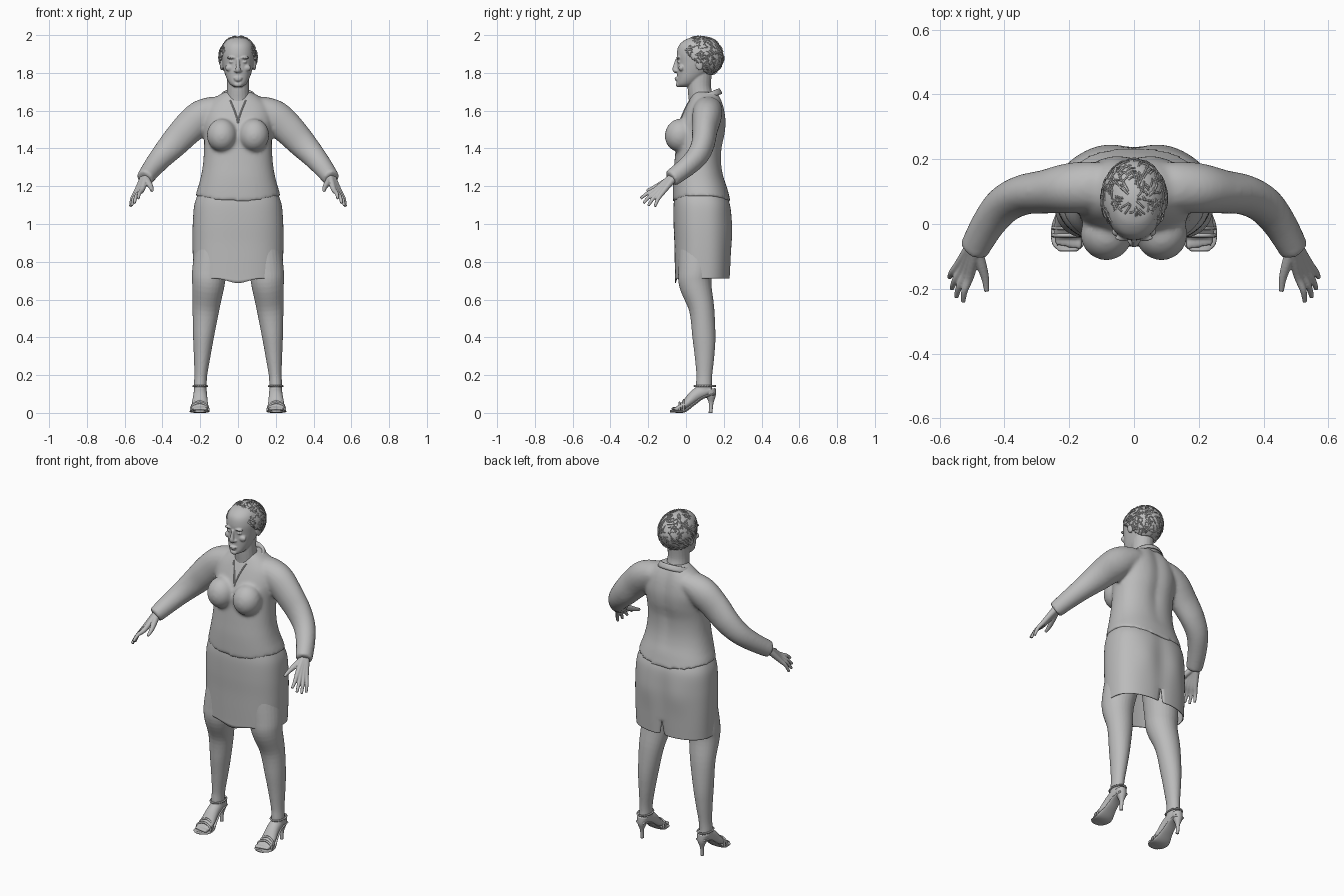
import bpy, bmesh, math, random
from mathutils import Vector, Matrix
from mathutils.bvhtree import BVHTree

random.seed(4)
if "Cube" in bpy.data.objects:
    bpy.data.objects.remove(bpy.data.objects["Cube"])

grey = bpy.data.materials.new("plain_grey")
grey.use_nodes = True
grey.diffuse_color = (0.5, 0.5, 0.5, 1)
grey.node_tree.nodes["Principled BSDF"].inputs["Base Color"].default_value = grey.diffuse_color
SIDES = (-1, 1)


def spline(rows, n=5):
    """Smoothly interpolate tuples of numbers."""
    out = []
    for i in range(len(rows) - 1):
        p0, p1, p2, p3 = (rows[min(max(i + k, 0), len(rows) - 1)] for k in (-1, 0, 1, 2))
        for j in range(n):
            t = j / n
            out.append([b + 0.5 * t * (c - a + t * (2 * a - 5 * b + 4 * c - d + t * (3 * (b - c) + d - a)))
                        for a, b, c, d in zip(p0, p1, p2, p3)])
    return out + [list(rows[-1])]


def skin(bm, rings, caps=True):
    """Bridge equal rings of points with quads."""
    vs = [[bm.verts.new(p) for p in r] for r in rings]
    n = len(vs[0])
    for a, b in zip(vs, vs[1:]):
        for i in range(n):
            bm.faces.new((a[i], a[(i + 1) % n], b[(i + 1) % n], b[i]))
    if caps:
        bm.faces.new(vs[0])
        bm.faces.new(vs[-1])
    return vs


def loft(bm, rows, power=2.3, hook=None, caps=True, seg=48):
    """Stack level sections given as (z, half width, front y, back y)."""
    rings = []
    for z, rx, yf, yb in spline(rows):
        ring = []
        for i in range(seg):
            a = math.tau * i / seg
            c, s = math.sin(a), math.cos(a)
            x = rx * math.copysign(abs(c) ** (2 / power), c) if abs(c) > 1e-6 else 0
            y = (yf + yb) / 2 + (yb - yf) / 2 * math.copysign(abs(s) ** (2 / power), s)
            p = Vector((x, y, z))
            ring.append(hook(p, rx, s) if hook else p)
        rings.append(ring)
    return skin(bm, rings, caps)


def tube(bm, rows, ref=(1, 0, 0), side=1, seg=20):
    """Sweep ellipses along a path of (x, y, z, radius, cross radius)."""
    pts, rings = spline(rows), []
    for i, p in enumerate(pts):
        t = (Vector(pts[min(i + 1, len(pts) - 1)][:3]) - Vector(pts[max(i - 1, 0)][:3])).normalized()
        u = Vector(ref)
        u = (u - t * u.dot(t)).normalized()
        v = t.cross(u)
        ring = []
        for k in range(seg):
            a = math.tau * k / seg
            q = Vector(p[:3]) + u * p[3] * math.cos(a) + v * p[4] * math.sin(a)
            ring.append((q.x * side, q.y, q.z))
        rings.append(ring)
    skin(bm, rings)


def blob(bm, centre, radii, tilt=0):
    m = Matrix.Translation(centre) @ Matrix.Rotation(tilt, 4, 'X') @ Matrix.Diagonal((*radii, 1))
    bmesh.ops.create_uvsphere(bm, u_segments=24, v_segments=16, radius=1, matrix=m)


def finish(bm, name, voxel=0, relax=0, thick=0, subsurf=0):
    bmesh.ops.recalc_face_normals(bm, faces=bm.faces)
    me = bpy.data.meshes.new(name)
    bm.to_mesh(me)
    bm.free()
    for f in me.polygons:
        f.use_smooth = True
    me.materials.append(grey)
    ob = bpy.data.objects.new(name, me)
    bpy.context.collection.objects.link(ob)
    if voxel:
        m = ob.modifiers.new("blend", 'REMESH')
        m.mode, m.voxel_size, m.use_smooth_shade = 'VOXEL', voxel, True
        m = ob.modifiers.new("relax", 'SMOOTH')
        m.factor, m.iterations = 0.5, relax
    if subsurf:
        ob.modifiers.new("smooth", 'SUBSURF').levels = subsurf
    if thick:
        ob.modifiers.new("thickness", 'SOLIDIFY').thickness = thick
    return ob


def wires(name, paths, radius, closed=False):
    cu = bpy.data.curves.new(name, 'CURVE')
    cu.dimensions, cu.bevel_depth, cu.bevel_resolution = '3D', radius, 1
    for path in paths:
        sp = cu.splines.new('POLY')
        sp.points.add(len(path) - 1)
        for pt, p in zip(sp.points, path):
            pt.co = (*p, 1)
        sp.use_cyclic_u, sp.use_smooth = closed, True
    cu.materials.append(grey)
    bpy.context.collection.objects.link(bpy.data.objects.new(name, cu))


# Jacket: trunk, bust and sleeves blended together
def hem(p, rx, s):
    w = max(0, (1.2 - p.z) / 0.07)
    p.z += w * (0.035 * (p.x / rx) ** 2 - 0.015)
    if s > 0:
        p.y -= 0.012 * math.exp(-(p.x / 0.035) ** 2) * min(1, max(0, (p.z - 1.2) * 5))
    return p


bm = bmesh.new()
loft(bm, [(1.13, .225, -.07, .237), (1.18, .215, -.07, .222), (1.25, .197, -.068, .2),
          (1.32, .185, -.062, .19), (1.4, .18, -.055, .193), (1.48, .18, -.05, .21),
          (1.55, .185, -.03, .214), (1.62, .17, .0, .203), (1.67, .12, .025, .186),
          (1.7, .07, .04, .17)], hook=hem)
for s in SIDES:
    blob(bm, (s * .085, -.032, 1.47), (.08, .08, .088), -.2)
    tube(bm, [(.09, .115, 1.615, .075, .06), (.14, .115, 1.6, .078, .075), (.2, .11, 1.565, .078, .088),
              (.27, .1, 1.5, .068, .085), (.34, .09, 1.425, .062, .076), (.4, .06, 1.36, .058, .064),
              (.45, 0, 1.3, .052, .054), (.495, -.08, 1.24, .047, .045)], (0, 1, 0), s)
jacket = finish(bm, "jacket", 0.01, 5)

# Collar: folded band open at the front
bm = bmesh.new()
rows = []
for radius, top, drop in ((.103, 1.69, .06), (.094, 1.712, .062), (.08, 1.728, .065), (.07, 1.68, .05)):
    row = []
    for i in range(33):
        a = math.radians(-148 + 296 * i / 32)
        z = top - drop * (1 - math.cos(a)) / 2
        row.append(bm.verts.new((radius * math.sin(a), .095 + .95 * radius * math.cos(a), z)))
    rows.append(row)
for a, b in zip(rows, rows[1:]):
    for i in range(32):
        bm.faces.new((a[i], a[i + 1], b[i + 1], b[i]))
finish(bm, "collar", thick=0.005, subsurf=1)

# Neckline edges laid on the jacket front
tree = BVHTree.FromObject(jacket, bpy.context.evaluated_depsgraph_get())
edges = []
for s in SIDES:
    path = []
    for i in range(17):
        t = i / 16
        x, z = s * .042 * (1 - t) ** 1.4, 1.655 - .125 * t
        hit = tree.ray_cast(Vector((x, -1, z)), Vector((0, 1, 0)))[0]
        path.append((x, hit.y if hit else .03, z))
    edges.append(path)
wires("neckline_edge", edges, 0.004)


# Skirt: open tube with a dipped front hem and a back slit
def drape(p, rx, s):
    if p.z < .72 and s < 0:
        p.z -= .03 * max(0, 1 - abs(p.x) / .1)
    if s > 0:
        bump = math.exp(-((abs(p.x) - .1) / .07) ** 2 - ((p.z - .97) / .1) ** 2)
        p.y += .01 * bump - .008 * math.exp(-(p.x / .03) ** 2)
    return p


bm = bmesh.new()
rings = loft(bm, [(1.165, .21, -.058, .21), (1.1, .232, -.066, .235), (1, .24, -.066, .24),
                  (.9, .241, -.062, .24), (.8, .239, -.06, .238), (.712, .236, -.058, .234)],
             2.5, drape, False)
seam = [r[0] for r in rings if r[0].co.z < .81]
slit = [e for e in bm.edges if e.verts[0] in seam and e.verts[1] in seam]
bmesh.ops.split_edges(bm, edges=slit)
for v in bm.verts:
    if abs(v.co.x) < 1e-4 and v.co.y > .1 and v.co.z < .79:
        lean = sum(f.calc_center_median().x for f in v.link_faces)
        v.co.x += math.copysign(.16 * (.8 - v.co.z), lean)
finish(bm, "skirt", thick=0.005, subsurf=1)

# Head and neck
bm = bmesh.new()
loft(bm, [(1.726, .022, -.04, .02), (1.74, .042, -.048, .05), (1.77, .06, -.047, .09),
          (1.81, .074, -.047, .14), (1.85, .083, -.046, .165), (1.9, .088, -.049, .18),
          (1.945, .08, -.038, .173), (1.975, .058, -.005, .145), (1.988, .025, .03, .11)], 2.15)
tube(bm, [(0, .085, 1.6, .075, .07), (0, .08, 1.66, .064, .066), (0, .07, 1.73, .058, .062),
          (0, .075, 1.82, .06, .065)])
tube(bm, [(0, -.047, 1.872, .008, .009), (0, -.054, 1.845, .009, .011), (0, -.06, 1.816, .014, .012),
          (0, -.05, 1.805, .012, .008)])
blob(bm, (0, -.049, 1.772), (.024, .011, .006))
blob(bm, (0, -.047, 1.762), (.02, .011, .006))
blob(bm, (0, -.04, 1.738), (.022, .014, .014))
for s in SIDES:
    blob(bm, (s * .034, -.042, 1.88), (.026, .011, .007))
    blob(bm, (s * .033, -.036, 1.858), (.015, .01, .007))
    blob(bm, (s * .045, -.024, 1.826), (.024, .016, .018))
    blob(bm, (s * .013, -.05, 1.811), (.009, .01, .007))
    blob(bm, (s * .087, .07, 1.845), (.01, .02, .032), .2)
finish(bm, "head", 0.004, 3)

# Hair: cap trimmed along the hairline, covered in short locks
CROWN, SIZE = Vector((0, .077, 1.885)), Vector((.1, .122, .109))


def below_hairline(p):
    return p.z < max(1.79, 1.93 - (p.y + .03))


def on_cap(azimuth, polar, swell):
    d = Vector((math.sin(polar) * math.sin(azimuth), math.sin(polar) * math.cos(azimuth), math.cos(polar)))
    return CROWN + d * SIZE * swell


bm = bmesh.new()
bmesh.ops.create_uvsphere(bm, u_segments=64, v_segments=48, radius=1,
                          matrix=Matrix.Translation(CROWN) @ Matrix.Diagonal((*SIZE, 1)))
bmesh.ops.delete(bm, geom=[v for v in bm.verts if below_hairline(v.co)], context='VERTS')
finish(bm, "hair_cap", thick=0.008)
locks = []
for i in range(420):
    a, p = random.uniform(0, math.tau), math.acos(random.uniform(-.7, 1))
    da, dp = random.choice(((.05, .3), (.35, .05), (-.2, .25)))
    path = [on_cap(a + da * t / 5, p + dp * t / 5, 1 + .028 * math.sin(math.pi * t / 5)) for t in range(6)]
    if not any(below_hairline(q) for q in path):
        locks.append(path)
wires("hair_locks", locks, 0.0028)

# Hands: palm, four fingers and thumb
for s, label in zip(SIDES, ("right", "left")):
    bm = bmesh.new()
    for i in range(4):
        t = i / 3
        knuckle = Vector((.508, -.165, 1.18)).lerp(Vector((.542, -.125, 1.165)), t)
        tip = Vector((.528, -.24, 1.135)).lerp(Vector((.57, -.165, 1.092)), t)
        tip += Vector((.008, -.012, -.012)) * math.sin(math.pi * t)
        mid = knuckle.lerp(tip, .5) + Vector((.005, -.003, .004))
        wrist = Vector((.484, -.065, 1.255)).lerp(Vector((.496, -.06, 1.25)), t)
        tube(bm, [(*wrist, .021, .021), (*wrist.lerp(knuckle, .5), .017, .017), (*knuckle, .0135, .0135),
                  (*mid, .0105, .0105), (*tip, .0075, .0075)], (0, 0, 1), s, 12)
    tube(bm, [(.486, -.08, 1.238, .019, .019), (.47, -.13, 1.212, .016, .016),
              (.459, -.17, 1.192, .012, .012), (.455, -.208, 1.175, .008, .008)], (0, 0, 1), s, 12)
    finish(bm, label + "_hand", 0.0035, 3)

    # Leg and foot
    bm = bmesh.new()
    tube(bm, [(.12, .075, .95, .1, .11), (.15, .052, .76, .092, .093), (.157, .05, .68, .086, .086),
              (.17, .083, .55, .071, .067), (.183, .095, .4, .055, .061), (.19, .098, .3, .044, .052),
              (.197, .097, .2, .034, .042), (.2, .095, .14, .034, .043), (.2, .1, .11, .03, .042)], side=s, seg=28)
    tube(bm, [(.2, .135, .115, .028, .02), (.2, .1, .115, .034, .034), (.2, .05, .092, .037, .034),
              (.202, 0, .047, .044, .024), (.203, -.04, .028, .046, .014)], side=s)
    for i in range(5):
        blob(bm, (s * (.17 + .0165 * i), -.058 + .003 * i, .022), (.01 - .0006 * i, .022, .011))
    finish(bm, label + "_leg", 0.0055, 3)

    # Sandal: bent sole, heel with cup and straps
    bm = bmesh.new()
    tube(bm, [(.203, -.084, .009, .028, .007), (.203, -.06, .008, .05, .007), (.203, -.01, .01, .052, .008),
              (.201, .04, .046, .038, .008), (.2, .09, .083, .032, .009), (.2, .15, .1, .03, .009)], side=s)
    tube(bm, [(.2, .13, 0, .009, .01), (.2, .133, .05, .011, .012), (.2, .132, .09, .026, .026),
              (.2, .125, .125, .031, .033)], side=s)
    finish(bm, label + "_sandal")
    bands = []
    for y, h in ((-.035, .042), (-.012, .056)):
        bands.append([(s * .203 + .047 * math.cos(math.pi * i / 12), y, .012 + h * math.sin(math.pi * i / 12))
                      for i in range(13)])
    wires(label + "_toe_straps", bands, 0.006)
    ring = [(s * .2 + .037 * math.sin(math.tau * i / 24), .1 - .055 * math.cos(math.tau * i / 24), .142)
            for i in range(24)]
    wires(label + "_ankle_strap", [ring], 0.005, True)
